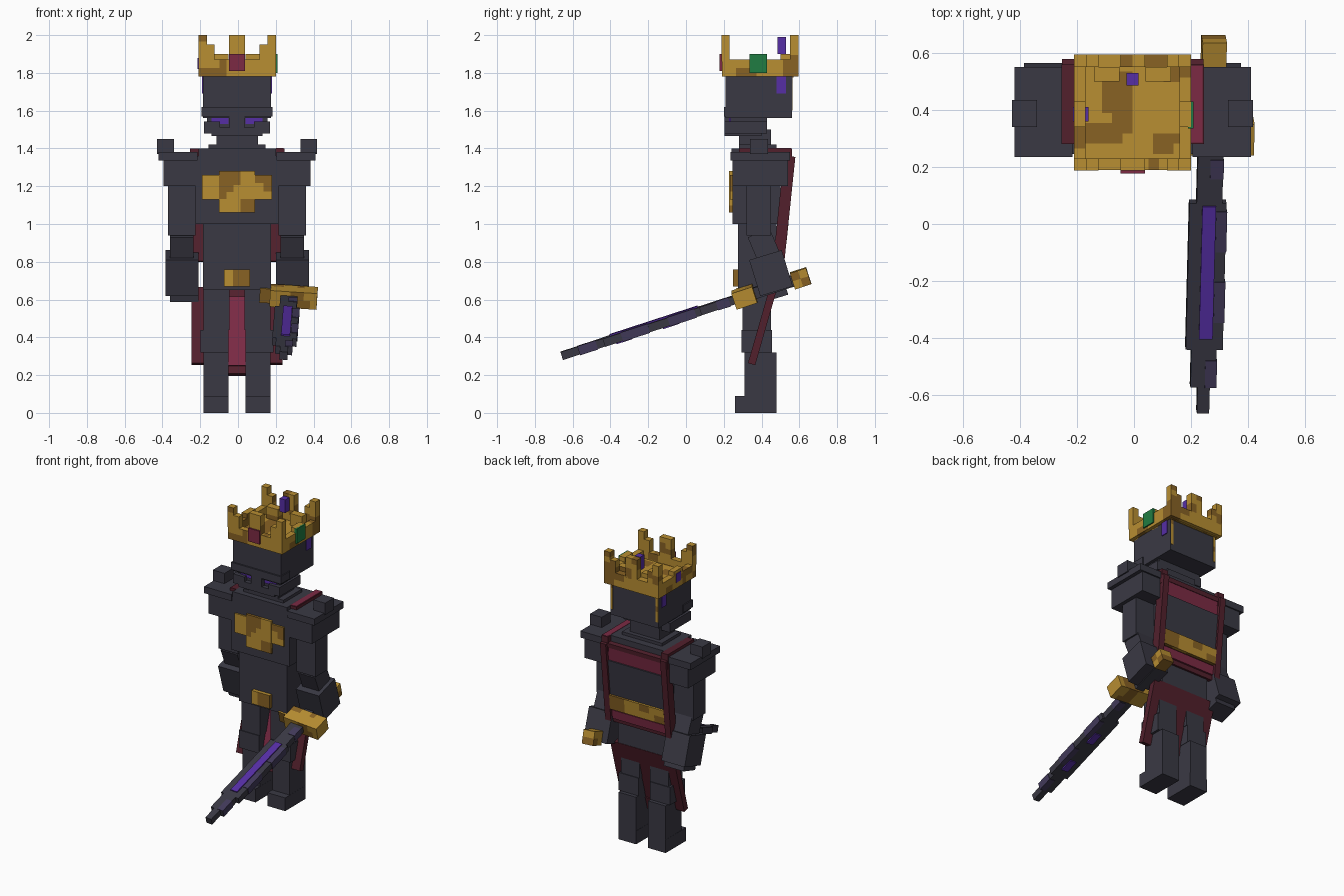
import bpy, bmesh
from math import radians
from mathutils import Matrix, Vector, noise

cube = bpy.data.objects.get("Cube")
if cube:
    bpy.data.objects.remove(cube, do_unlink=True)

MIDDLE = -.005
SIDES = (("right", -1), ("left", 1))


def linear(channel):
    channel /= 255
    return channel / 12.92 if channel < .04 else ((channel + .055) / 1.055) ** 2.4


def material(name, red, green, blue):
    mat = bpy.data.materials.new(name)
    colour = (linear(red), linear(green), linear(blue), 1)
    mat.use_nodes = True
    mat.diffuse_color = colour
    shader = mat.node_tree.nodes["Principled BSDF"]
    shader.inputs["Base Color"].default_value = colour
    shader.inputs["Roughness"].default_value = .9
    return mat


armour = material("charcoal armour", 58, 57, 68)
gold = material("bright gold", 184, 142, 50)
old_gold = material("tarnished gold", 136, 98, 36)
cloth = material("dark maroon cloth", 82, 32, 44)
crimson = material("crimson cloth", 124, 42, 68)
violet = material("violet glow", 86, 46, 165)
emerald = material("emerald gem", 32, 124, 66)
plum = material("plum steel", 66, 58, 90)


def box(name, mat, xs, ys, zs, tilt=0, frame=None):
    """Box from three ranges, tilted about x at its centre, then placed in a frame."""
    ranges = (xs, ys, zs)
    size = Vector([abs(r[1] - r[0]) for r in ranges])
    centre = Vector([(r[0] + r[1]) / 2 for r in ranges])
    bm = bmesh.new()
    bmesh.ops.create_cube(bm, size=1)
    bmesh.ops.scale(bm, vec=size, verts=bm.verts)
    # Gold is tarnished in square blotches
    if mat == gold:
        for axis in range(3):
            steps = int(size[axis] / .035)
            for i in range(1, steps):
                normal = Vector([float(axis == k) for k in range(3)])
                point = normal * (i / steps - .5) * size[axis]
                bmesh.ops.bisect_plane(bm, geom=bm.verts[:] + bm.edges[:] + bm.faces[:],
                                       plane_co=point, plane_no=normal)
        for face in bm.faces:
            spot = (face.calc_center_median() + centre) * 9
            limit = .3 if face.normal.z > .5 else .1
            face.material_index = int(noise.noise(spot) > limit)
    mesh = bpy.data.meshes.new(name)
    bm.to_mesh(mesh)
    bm.free()
    mesh.materials.append(mat)
    if mat == gold:
        mesh.materials.append(old_gold)
    part = bpy.data.objects.new(name, mesh)
    bpy.context.collection.objects.link(part)
    place = Matrix.Translation(centre) @ Matrix.Rotation(radians(tilt), 4, 'X')
    part.matrix_world = frame @ place if frame else place
    return part


def centred(name, mat, half, ys, zs, tilt=0):
    return box(name, mat, (MIDDLE - half, MIDDLE + half), ys, zs, tilt)


def pair(name, mat, xs, ys, zs, tilt=0):
    for side, sign in SIDES:
        span = sorted(MIDDLE + sign * x for x in xs)
        box(f"{side}_{name}", mat, span, ys, zs, tilt)


# Legs
pair("foot", armour, (.045, .178), (.26, .48), (0, .09))
pair("shin", armour, (.046, .177), (.31, .48), (.09, .32))
pair("knee", armour, (.044, .193), (.295, .455), (.32, .44))
pair("thigh", armour, (.04, .178), (.3, .45), (.44, .66))

# Torso
centred("waist", armour, .18, (.275, .48), (.65, 1))
centred("chest", armour, .22, (.245, .5), (1, 1.36))
centred("collar", armour, .205, (.24, .53), (1.35, 1.4))
centred("collar_ring", armour, .15, (.28, .48), (1.39, 1.42))
centred("neck", armour, .11, (.28, .45), (1.41, 1.5))
centred("chest_emblem", gold, .095, (.228, .25), (1.06, 1.28))
pair("emblem_wing", gold, (.095, .185), (.234, .25), (1.13, 1.26))
centred("belt_buckle", gold, .068, (.25, .28), (.67, .76))

# Head and face
centred("helmet", armour, .18, (.21, .56), (1.56, 1.78))
centred("brow", armour, .187, (.2, .3), (1.57, 1.62))
centred("face", armour, .16, (.235, .43), (1.48, 1.57))
centred("chin", armour, .135, (.205, .4), (1.465, 1.51))
centred("nose", armour, .04, (.203, .25), (1.5, 1.58))
pair("cheek", armour, (.09, .175), (.205, .43), (1.48, 1.542))
pair("eye", violet, (.045, .135), (.228, .236), (1.53, 1.58))
pair("helmet_stripe", violet, (.178, .186), (.48, .53), (1.69, 1.78))
pair("helmet_rear_trim", gold, (.162, .179), (.556, .564), (1.6, 1.78))

# Crown band
centred("crown_floor", gold, .18, (.21, .57), (1.775, 1.82))
centred("crown_front", gold, .205, (.19, .23), (1.78, 1.87))
centred("crown_back", gold, .205, (.55, .595), (1.78, 1.87))
pair("crown_side", gold, (.165, .205), (.23, .55), (1.78, 1.87))

# Crown prongs
for end, ys in (("front", (.187, .23)), ("back", (.55, .595))):
    centred(f"crown_{end}_prong", gold, .043, ys, (1.86, 2))
    pair(f"crown_{end}_outer_prong", gold, (.16, .205), ys, (1.86, 2))
    pair(f"crown_{end}_prong_step", gold, (.12, .16), ys, (1.86, 1.95))
pair("crown_side_prong", gold, (.165, .205), (.34, .43), (1.86, 1.9))
pair("crown_inner_step", gold, (.045, .135), (.5, .55), (1.8, 1.9))

# Crown gems
centred("front_gem", crimson, .043, (.177, .2), (1.81, 1.9))
box("left_gem", emerald, (.19, .208), (.335, .43), (1.8, 1.9))
box("right_gem", violet, (-.214, -.16), (.36, .41), (1.82, 1.88))
centred("back_gem", violet, .021, (.485, .53), (1.9, 1.99))

# Shoulders and arms
pair("pauldron", armour, (.2, .39), (.245, .54), (1.2, 1.36))
pair("pauldron_cap", armour, (.21, .415), (.235, .55), (1.335, 1.38))
pair("pauldron_knob", armour, (.335, .423), (.34, .435), (1.37, 1.45))
pair("upper_arm", armour, (.22, .365), (.32, .45), (.94, 1.25))
pair("elbow", armour, (.23, .355), (.355, .48), (.79, .96), 23)
pair("forearm", armour, (.205, .38), (.36, .54), (.64, .84), 17)
box("right_hand", armour, (-.36, -.21), (.4, .53), (.605, .7), 17)

# Cape
cape_tilt = -6
centred("cape_sheet", cloth, .235, (.495, .525), (.8, 1.36), cape_tilt)
pair("cape_border", cloth, (.205, .248), (.49, .55), (.8, 1.36), cape_tilt)
centred("cape_top_border", cloth, .21, (.53, .562), (1.33, 1.36), cape_tilt)
centred("cape_top_panel", crimson, .205, (.53, .552), (1.24, 1.33), cape_tilt)
centred("cape_dark_panel", armour, .205, (.515, .542), (1, 1.24), cape_tilt)
centred("cape_gold_band", gold, .205, (.5, .537), (.9, 1), cape_tilt)
centred("cape_lower_panel", crimson, .2, (.495, .516), (.83, .89), cape_tilt)
pair("cape_strap", cloth, (.2, .25), (.28, .56), (1.3, 1.4))
box("strap_lining", crimson, (.2, .24), (.285, .555), (1.395, 1.402))
centred("skirt", cloth, .24, (.385, .425), (.25, .67), -16)
centred("skirt_tail", cloth, .11, (.33, .37), (.2, .29), -16)
centred("skirt_lining", crimson, .045, (.365, .4), (.24, .62), -16)

# Sword, built along its own y axis and swung into the hand
grip = (Matrix.Translation((.268, .25, .597)) @ Matrix.Rotation(radians(-1.5), 4, 'Z')
        @ Matrix.Rotation(radians(18), 4, 'X') @ Matrix.Rotation(radians(4), 4, 'Y'))


def sword(name, mat, xs, ys, zs):
    box("sword_" + name, mat, xs, ys, zs, frame=grip)


sword("pommel", gold, (-.04, .045), (.33, .42), (-.045, .045))
sword("handle", armour, (-.03, .03), (.1, .34), (-.03, .03))
sword("guard", gold, (-.1, .15), (.005, .12), (-.045, .045))
sword("guard_tip", gold, (-.155, -.1), (.03, .1), (-.035, .045))
sword("ricasso", armour, (-.045, .045), (-.19, .01), (-.022, .022))
sword("blade", armour, (-.07, .06), (-.72, -.18), (-.022, .022))
sword("blade_taper", armour, (-.05, .038), (-.86, -.72), (-.022, .022))
sword("blade_tip", armour, (-.025, .018), (-.955, -.86), (-.022, .022))
sword("glow_strip", violet, (-.025, .023), (-.68, -.19), (-.02, .03))
for i, start in enumerate((-.66, -.4)):
    sword(f"under_glow_{i}", violet, (-.025, .023), (start, start + .09), (-.03, -.02))
for i, start in enumerate((-.36, -.62)):
    sword(f"edge_patch_{i}", plum, (.025, .063), (start, start + .15), (-.025, .025))
sword("taper_patch", plum, (0, .041), (-.86, -.76), (-.025, .025))
sword("ricasso_patch", plum, (0, .047), (-.09, -.02), (-.025, .025))
